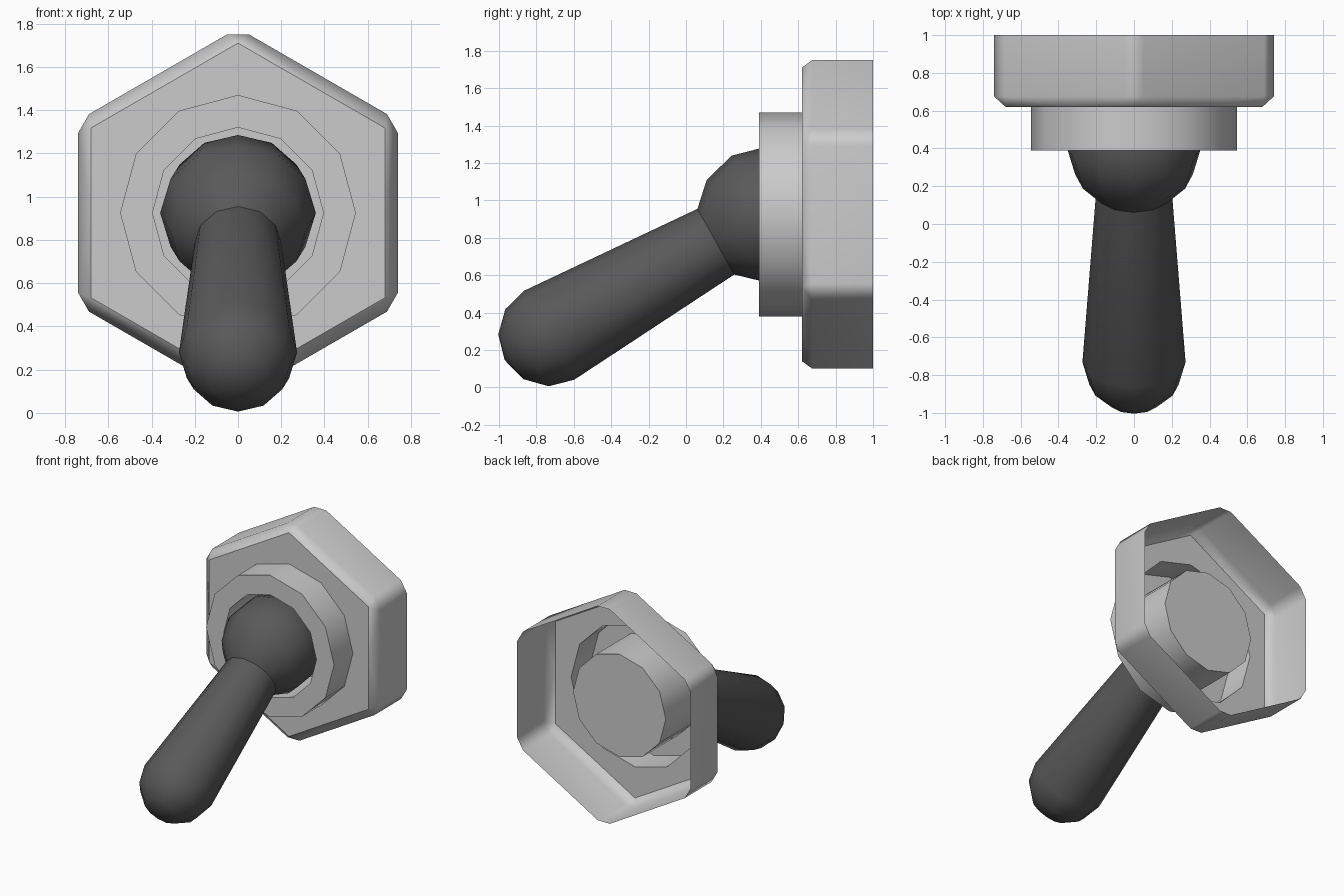
import bpy, bmesh
from math import sin, cos, radians, sqrt
from mathutils import Vector, Matrix

if "Cube" in bpy.data.objects:
    bpy.data.objects.remove(bpy.data.objects["Cube"])

CZ = 0.925   # height of the switch axis


def finish(name, bm, angle=None):
    bmesh.ops.recalc_face_normals(bm, faces=bm.faces[:])
    me = bpy.data.meshes.new(name)
    bm.to_mesh(me)
    bm.free()
    ob = bpy.data.objects.new(name, me)
    bpy.context.collection.objects.link(ob)
    if angle:
        bpy.ops.object.select_all(action='DESELECT')
        bpy.context.view_layer.objects.active = ob
        ob.select_set(True)
        bpy.ops.object.shade_smooth_by_angle(angle=radians(angle))
    return ob


def ring(bm, r, y, n=12):
    return [bm.verts.new((r * sin(radians(360 * i / n)), y, r * cos(radians(360 * i / n))))
            for i in range(n)]


def lathe(bm, profile, n=12):
    """Revolve (radius, y) points about the y axis; radius 0 makes a pole."""
    prev = None
    for r, y in profile:
        cur = [bm.verts.new((0, y, 0))] if r == 0 else ring(bm, r, y, n)
        if prev:
            for i in range(n):
                j = (i + 1) % n
                quad = [prev[i % len(prev)], prev[j % len(prev)],
                        cur[j % len(cur)], cur[i % len(cur)]]
                bm.faces.new(list(dict.fromkeys(quad)))
        prev = cur
    return prev


# Hex nut: open shell with clipped corners, chamfered front and a round hole
bm = bmesh.new()
hole = ring(bm, 0.545, 0.62)
R_IN, AP, CLIP = 0.785, 0.74, 0.825
front = []
for i in range(12):
    r = R_IN if i % 2 == 0 else R_IN * cos(radians(30))
    a = radians(30 * i)
    front.append(bm.verts.new((r * sin(a), 0.62, r * cos(a))))
half = (AP / cos(radians(30)) - CLIP) * sqrt(3)
mid, back = [], []
for k in range(6):
    a = radians(60 * k)
    out, tan = Vector((sin(a), 0, cos(a))), Vector((cos(a), 0, -sin(a)))
    for s in (-half, half):
        p = out * CLIP + tan * s
        mid.append(bm.verts.new(p + Vector((0, 0.675, 0))))
        back.append(bm.verts.new(p + Vector((0, 1.0, 0))))
for i in range(12):
    j = (i + 1) % 12
    bm.faces.new((hole[i], hole[j], front[j], front[i]))
    bm.faces.new((mid[i], mid[j], back[j], back[i]))
for k in range(6):
    c, m, d = front[2 * k], front[2 * k + 1], front[(2 * k + 2) % 12]
    bm.faces.new((c, mid[2 * k], mid[2 * k + 1]))
    bm.faces.new((c, m, d, mid[(2 * k + 2) % 12], mid[2 * k + 1]))
for f in bm.faces:
    f.smooth = True
rim = set(front)
for e in bm.edges:
    if e.verts[0] in rim and e.verts[1] in rim:
        e.smooth = False
nut = finish("hex_nut", bm)
nut.location.z = CZ
wn = nut.modifiers.new("weighted_normals", 'WEIGHTED_NORMAL')
wn.keep_sharp = True

# Collar: outer wall, front annulus, inner socket tube with a closed back
bm = bmesh.new()
end = lathe(bm, [(0.545, 0.62), (0.545, 0.39), (0.395, 0.39), (0.395, 0.81)])
bm.faces.new(end)
collar = finish("collar_socket", bm, 40)
collar.location.z = CZ

# Lever: pivot ball, tapered stick and rounded tip in one lathe along -y
B, T, L = 0.36, 0.273, 1.32
deg = [radians(d) for d in (180, 150, 120, 90, 60, 34)]
profile = [(0 if d > 3.1 else B * sin(d), -B * cos(d)) for d in deg]
profile += [(T * cos(radians(d)), -L - T * sin(radians(d))) for d in (0, 30, 60)]
profile.append((0, -L - T))
bm = bmesh.new()
lathe(bm, profile)
bmesh.ops.rotate(bm, verts=bm.verts[:], cent=(0, 0, 0), matrix=Matrix.Rotation(radians(29.3), 3, 'X'))
lever = finish("lever", bm, 40)
lever.location = (0, 0.42, CZ)
mat = bpy.data.materials.new("dark_metal")
mat.diffuse_color = (0.1, 0.1, 0.1, 1)
mat.use_nodes = True
mat.node_tree.nodes["Principled BSDF"].inputs["Base Color"].default_value = mat.diffuse_color
lever.data.materials.append(mat)
